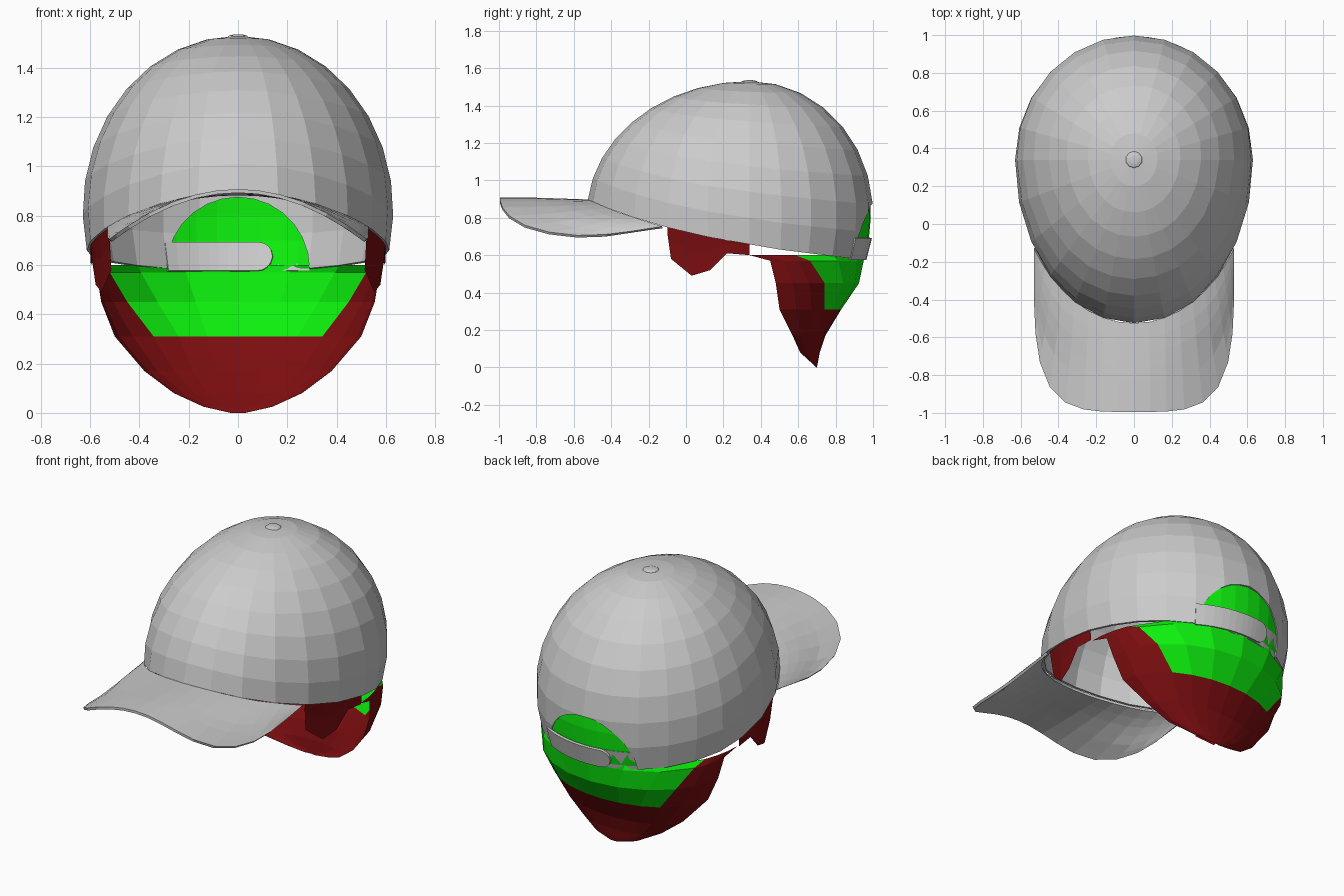
import bpy, bmesh
from math import sin, cos, pi, sqrt, asin, radians

if "Cube" in bpy.data.objects:
    bpy.data.objects.remove(bpy.data.objects["Cube"])


def material(name, colour):
    m = bpy.data.materials.new(name)
    m.diffuse_color = colour
    m.use_nodes = True
    m.node_tree.nodes["Principled BSDF"].inputs["Base Color"].default_value = m.diffuse_color
    return m


GREEN = material("green", (0.004, 0.87, 0.004, 1))
RED = material("dark_red", (0.2, 0.004, 0.005, 1))
CY, CZ, RX, RZ = 0.34, 0.82, 0.63, 0.71   # crown ellipsoid


def interp(t, pts):
    if t <= pts[0][0]:
        return pts[0][1]
    for (a, b), (c, d) in zip(pts, pts[1:]):
        if t <= c:
            return b + (d - b) * (t - a) / (c - a)
    return pts[-1][1]


def rim_z(y):
    return interp(y, [(-.53, .9), (-.38, .835), (-.15, .76), (.1, .70), (.5, .63), (.9, .58)])


def dome(a, z, s=1.0):
    """Point on the crown ellipsoid; a = 0 at the back, pi at the front."""
    h = s * sqrt(max(0, 1 - ((z - CZ) / RZ) ** 2))
    return (RX * h * sin(a), CY + (.66 if cos(a) > 0 else .87) * h * cos(a), z)


def grid(name, rows, thick=0, mats=(), pick=None, wrap=False):
    bm = bmesh.new()
    vs = [[bm.verts.new(p) for p in r] for r in rows]
    n = len(rows[0])
    for i in range(len(rows) - 1):
        for j in range(n if wrap else n - 1):
            k = (j + 1) % n
            f = bm.faces.new((vs[i][j], vs[i + 1][j], vs[i + 1][k], vs[i][k]))
            if pick:
                f.material_index = pick(i, j)
    bmesh.ops.remove_doubles(bm, verts=bm.verts, dist=.0005)
    bmesh.ops.recalc_face_normals(bm, faces=bm.faces)
    me = bpy.data.meshes.new(name)
    bm.to_mesh(me)
    bm.free()
    for m in mats:
        me.materials.append(m)
    ob = bpy.data.objects.new(name, me)
    bpy.context.collection.objects.link(ob)
    if thick:
        mod = ob.modifiers.new("thickness", 'SOLIDIFY')
        mod.thickness = thick
        mod.offset = -1
    return ob


# Crown: ellipsoid dome cut off by a sloping rim
SEG, ROWS = 24, 9
rows = [[] for _ in range(ROWS + 1)]
for j in range(SEG):
    a = 2 * pi * j / SEG
    z = .7
    for _ in range(5):
        z = rim_z(dome(a, z)[1])
    low = asin((z - CZ) / RZ)
    for i in range(ROWS + 1):
        lat = pi / 2 + (low - pi / 2) * i / ROWS
        rows[i].append(dome(a, CZ + RZ * sin(lat)))
crown = grid("crown", rows, thick=.02, wrap=True)

# Arched opening at the back of the crown
bpy.ops.mesh.primitive_cylinder_add(vertices=28, radius=.29, depth=.6,
                                    location=(0, .9, .585), rotation=(pi / 2, 0, 0))
cutter = bpy.context.object
cutter.name = "opening_cutter"
cutter.hide_render = True
mod = crown.modifiers.new("opening", 'BOOLEAN')
mod.object = cutter
mod.solver = 'EXACT'
bpy.context.view_layer.objects.active = crown
for m in [m.name for m in crown.modifiers]:
    bpy.ops.object.modifier_apply(modifier=m)
bpy.data.objects.remove(cutter)

# Button on top
bpy.ops.mesh.primitive_uv_sphere_add(segments=10, ring_count=6, radius=.045, location=(0, CY, 1.525))
bpy.context.object.name = "button"
bpy.context.object.scale.z = .25

# Brim: from the crown rim out to a rounded rectangle, arched across
cols = []
N = 20
for j in range(N + 1):
    a = radians(-90 + 180 * j / N)
    r = (sin(a) ** 4 + cos(a) ** 4) ** -.25
    xo, yo = .53 * r * sin(a), -.165 - .83 * r * cos(a)
    xi = .53 * sin(a)
    yi = CY - .865 * sqrt(1 - (xi / .63) ** 2)
    col = []
    for i in range(7):
        v = i / 6
        x, y = xi + (xo - xi) * v, yi + (yo - yi) * v
        w = min(1, sqrt((x - xi) ** 2 + (y - yi) ** 2) / .3)
        arch = .908 - .205 * (abs(x) / .525) ** 2
        col.append((x, y, rim_z(yi) * (1 - w) + arch * w))
    cols.append(col)
grid("brim", cols, thick=.015)


# Adjuster strap: two overlapping tabs with rounded ends
def strap(name, a0, a1, s):
    mid, half, n = .632, .058, 14
    top, bot = [], []
    for i in range(n + 1):
        t = 1 - (1 - i / n) ** 1.6
        a = a0 + (a1 - a0) * t
        d = min(1, abs(a1 - a) / .1)
        h = half * max(.05, sqrt(1 - (1 - d) ** 2))
        top.append(dome(a, mid + h, s))
        bot.append(dome(a, mid - h, s))
    grid(name, [top, bot], thick=.014)


strap("strap_outer", .52, -.26, 1.008)
strap("strap_inner", -.52, .24, .982)

# Hair at the back: rows of (z, edge x, edge y, centre y, colour border)
HAIR = [(.60, .587, .34, .955, .74), (.57, .575, .45, .95, .72), (.45, .555, .48, .925, .6),
        (.31, .50, .50, .83, .48), (.17, .38, .57, .745, .48), (.08, .26, .61, .715, .48),
        (.025, .14, .67, .705, .48), (0, .03, .695, .70, .48)]
rows = []
for z, xe, ye, yc, g in HAIR:
    ts = [g * k / 3 for k in range(4)] + [g + (1 - g) * k / 3 for k in range(1, 4)]
    ts = [-t for t in ts[:0:-1]] + ts
    rows.append([(xe * sin(t * pi / 2), ye + (yc - ye) * cos(t * pi / 2), z) for t in ts])
grid("hair_back", rows, mats=(RED, GREEN), pick=lambda i, j: int(i < 3 and 3 <= j < 9))

# Hair showing through the opening, tucked inside the crown wall
grid("hair_in_opening", [[dome(-.56 + 1.12 * k / 8, z, .982) for k in range(9)]
                         for z in (.90, .8, .7, .6)], mats=(GREEN,))

# Sideburns: (y, bottom z)
BURN = [(-.1, .72), (-.08, .58), (.03, .49), (.13, .52), (.22, .61), (.34, .60)]
for side, name in ((1, "sideburn_right"), (-1, "sideburn_left")):
    def burn_x(y, z):
        h = 1 - ((max(z, .64) - CZ) / RZ) ** 2
        r = .87 if y < CY else .66
        return side * .98 * RX * sqrt(h - ((y - CY) / (.98 * r)) ** 2)
    rows = []
    for y, zb in BURN:
        zt = rim_z(y) + .04
        rows.append([(burn_x(y, z), y, z) for z in (zt, (zt + zb) / 2, zb)])
    grid(name, rows, mats=(RED,))
